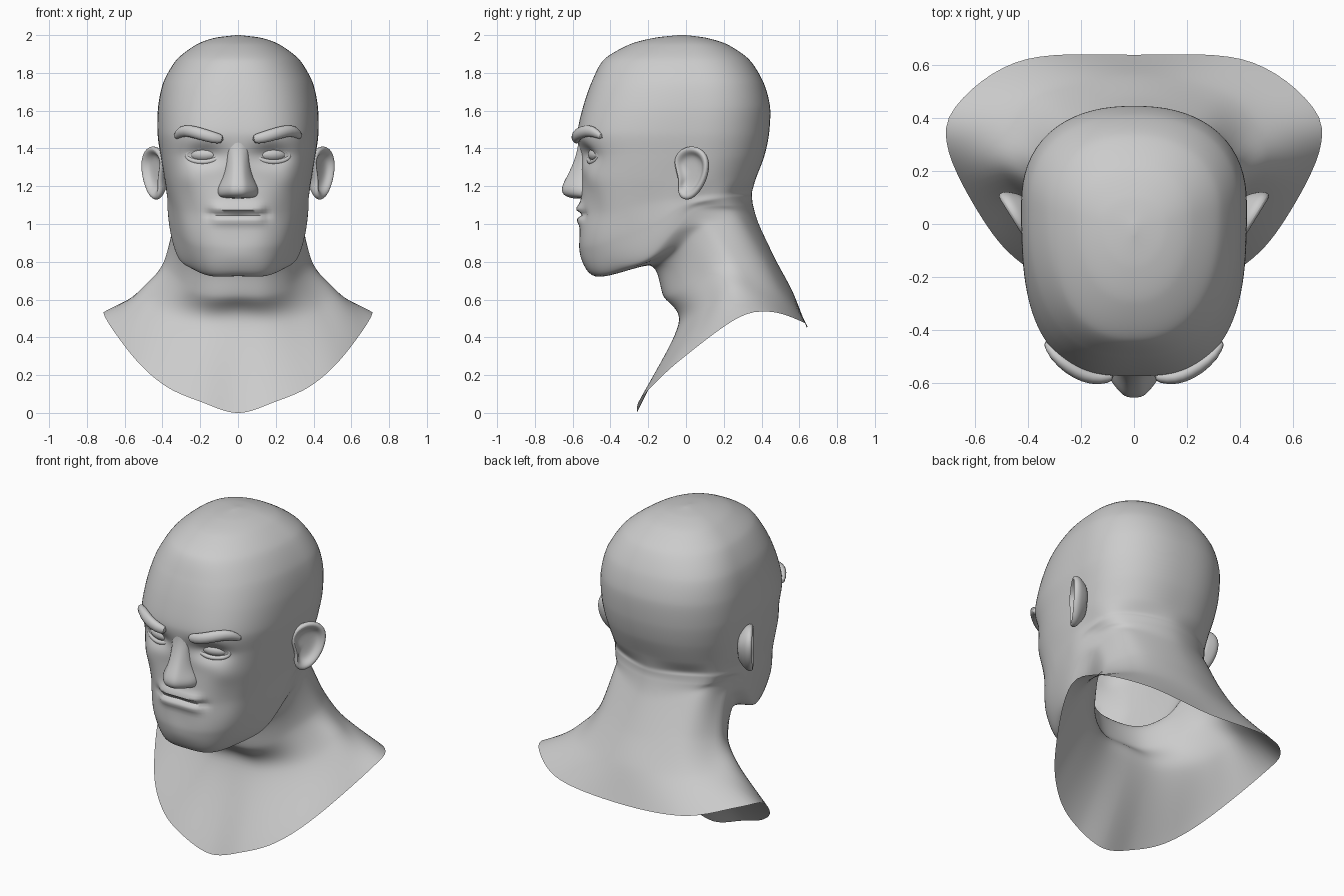
import bpy, bmesh, math
from mathutils import Vector as V

if "Cube" in bpy.data.objects:
    bpy.data.objects.remove(bpy.data.objects["Cube"])

skin = bpy.data.materials.new("grey_clay")
skin.diffuse_color = (0.6, 0.6, 0.6, 1)
skin.use_nodes = True
skin.node_tree.nodes["Principled BSDF"].inputs["Base Color"].default_value = skin.diffuse_color


def finish(name, verts, faces, subsurf=0, mirror=False, angle=60):
    me = bpy.data.meshes.new(name)
    me.from_pydata([tuple(v) for v in verts], [], faces)
    bm = bmesh.new()
    bm.from_mesh(me)
    bmesh.ops.remove_doubles(bm, verts=bm.verts, dist=1e-5)
    bmesh.ops.recalc_face_normals(bm, faces=bm.faces)
    bm.to_mesh(me)
    bm.free()
    me.materials.append(skin)
    ob = bpy.data.objects.new(name, me)
    bpy.context.collection.objects.link(ob)
    if mirror:
        ob.modifiers.new("mirror", 'MIRROR').use_mirror_merge = False
    if subsurf:
        m = ob.modifiers.new("smooth", 'SUBSURF')
        m.levels = m.render_levels = subsurf
    bpy.ops.object.select_all(action='DESELECT')
    ob.select_set(True)
    bpy.context.view_layer.objects.active = ob
    bpy.ops.object.shade_smooth_by_angle(angle=math.radians(angle))
    return ob


def grid_faces(rows, cols, closed=False):
    return [(r * cols + c, r * cols + (c + 1) % cols,
             (r + 1) * cols + (c + 1) % cols, (r + 1) * cols + c)
            for r in range(rows - 1) for c in range(cols if closed else cols - 1)]


def spline(pts, i, t, k=0.42):
    """Cardinal spline on segment i; ends are extended in a straight line."""
    a, b = pts[i], pts[i + 1]
    p = pts[i - 1] if i else a * 2 - b
    q = pts[i + 2] if i + 2 < len(pts) else b * 2 - a
    m, n = (b - p) * k, (q - a) * k
    return (a * (2*t**3 - 3*t*t + 1) + m * (t**3 - 2*t*t + t)
            + b * (3*t*t - 2*t**3) + n * (t**3 - t*t))


HALF = 52


def resample(pts):
    """Spread points along a half ring, denser toward the face."""
    d = [0]
    for a, b in zip(pts, pts[1:]):
        d.append(d[-1] + (b - a).length)
    out, j = [], 0
    for i in range(HALF + 1):
        s = d[-1] * (i / HALF) ** 1.35
        while j < len(pts) - 2 and d[j + 1] < s:
            j += 1
        out.append(pts[j].lerp(pts[j + 1], min(1, (s - d[j]) / max(1e-9, d[j + 1] - d[j]))))
    return out


def skull_ring(z, front, back, w, nf, nb):
    mid = back - (back - front) * 0.37
    pts = []
    for i in range(241):
        a = math.pi * i / 240
        n = nf if i < 120 else nb
        x = w * abs(math.sin(a)) ** (2 / n)
        y = abs(math.cos(a)) ** (2 / n)
        pts.append(V((x, mid + (front - mid) * y if i < 120 else mid + (back - mid) * y, z)))
    return resample(pts)


def key_ring(keys):
    pts = [V(k) for k in keys]
    # mirrored neighbours keep the ring smooth across the centre line
    ext = [V((-pts[1].x, *pts[1].yz))] + pts + [V((-pts[-2].x, *pts[-2].yz))]
    fine = [spline(ext, i, t / 24, 0.5) for i in range(1, len(pts)) for t in range(24)]
    return resample(fine + [pts[-1]])


# skull rings: height, front, back, half width, front and back roundness
skull = [(2.0, -.04, 0, .01, 2, 2), (1.985, -.17, .11, .125, 2.1, 2.1),
         (1.95, -.30, .22, .22, 2.2, 2.2), (1.87, -.435, .335, .325, 2.3, 2.2),
         (1.75, -.50, .41, .395, 2.5, 2.3), (1.62, -.545, .445, .423, 2.7, 2.3),
         (1.48, -.575, .44, .426, 2.9, 2.3), (1.36, -.56, .415, .41, 3, 2.3),
         (1.24, -.55, .37, .39, 3, 2.3)]
# tilted rings: mouth, chin, jaw edge
face = [
    [(0, -.56, 1.06), (.13, -.55, 1.06), (.25, -.48, 1.07), (.32, -.36, 1.08),
     (.365, -.15, 1.12), (.37, .02, 1.15), (.31, .23, 1.17), (0, .35, 1.17)],
    [(0, -.555, .87), (.13, -.545, .87), (.225, -.48, .88), (.295, -.36, .92),
     (.355, -.16, 1.0), (.37, 0, 1.1), (.31, .23, 1.14), (0, .35, 1.14)],
    [(0, -.485, .725), (.14, -.455, .725), (.235, -.35, .76), (.315, -.2, .82),
     (.36, -.06, .97), (.355, .05, 1.08), (.29, .25, 1.10), (0, .355, 1.1)]]
# throat, neck, shoulders, hem
neck = [
    [(0, -.19, .78), (.12, -.17, .78), (.21, -.12, .80), (.29, -.04, .86),
     (.335, .05, .95), (.34, .14, 1.0), (.27, .29, 1.03), (0, .385, 1.0)],
    [(0, -.12, .62), (.14, -.1, .62), (.25, -.03, .65), (.33, .07, .72),
     (.385, .17, .78), (.385, .27, .80), (.27, .41, .82), (0, .475, .81)],
    [(0, -.04, .47), (.17, -.03, .47), (.32, .03, .5), (.43, .11, .56),
     (.50, .22, .655), (.48, .35, .66), (.33, .5, .65), (0, .565, .64)],
    [(0, -.26, 0), (.2, -.25, .06), (.38, -.18, .14), (.54, -.03, .28),
     (.70, .27, .50), (.67, .45, .535), (.42, .62, .48), (0, .64, .45)]]
rings = [skull_ring(*s) for s in skull] + [key_ring(k) for k in face + neck]


def bump(x, z, cx, cz, sx, sz):
    return math.exp(-((x - cx) / sx) ** 2 - ((z - cz) / sz) ** 2)


def sculpt(v):
    """Push the face in and out: sockets, lips, cheeks, chin."""
    x, z = abs(v.x), v.z
    if v.y > -.3 or z < .74:
        return v
    d = .05 * bump(x, z, .18, 1.365, .10, .055)            # eye socket
    d -= .012 * bump(x, z, .27, 1.24, .07, .06)            # cheekbone
    d += .014 * bump(x, z, .26, 1.07, .07, .09)            # hollow cheek
    lip = 1 / (1 + math.exp((x - .135) / .012))
    d -= lip * .022 * math.exp(-((z - 1.08) / .028) ** 2)  # upper lip
    d -= lip * .016 * math.exp(-((z - 1.02) / .025) ** 2)  # lower lip
    d += lip * .03 * math.exp(-((z - 1.052) / .009) ** 2)  # mouth line
    d += .012 * bump(x, z, .155, 1.05, .02, .03)           # mouth corner
    d -= .012 * bump(x, z, 0, .84, .12, .07)               # chin
    return V((v.x, v.y + d, z))


# head and neck as one open shell
STEPS = 12
rows = []
cols = list(zip(*rings))
for i in range(len(rings) - 1):
    for s in range(STEPS + (i == len(rings) - 2)):
        half = [sculpt(spline(c, i, s / STEPS)) for c in cols]
        rows.append(half + [V((-p.x, p.y, p.z)) for p in half[-2:0:-1]])
n = len(rows[0])
faces = grid_faces(len(rows), n, True) + [tuple(range(n))]
finish("head_and_neck", [v for r in rows for v in r], faces)

# nose: height, ridge depth, ridge half width, base half width
nose = [(1.48, -.57, .04, .07), (1.40, -.57, .034, .055), (1.30, -.605, .034, .068),
        (1.235, -.64, .04, .09), (1.19, -.662, .046, .118), (1.15, -.652, .042, .115),
        (1.135, -.60, .03, .09)]
verts = []
for z, y, a, b in nose:
    side = [(b * .9, -.50), (b, -.55 + .02 * (b > .1) - .03 * (b > .1)), (a * 1.1, y + .012), (a * .5, y)]
    verts += [V((x, py, z)) for x, py in side] + [V((-x, py, z)) for x, py in side[::-1]]
last = (len(nose) - 1) * 8
finish("nose", verts, grid_faces(len(nose), 8) + [
    (last + i, last + i + 1, last + 6 - i, last + 7 - i) for i in range(3)], 2)


def tube(name, path, radii, sides=10, closed=False):
    """Round tube along a path; radii gives (height, depth) at each point."""
    verts, m = [], len(path)
    for i, p in enumerate(path):
        a = path[(i - 1) % m] if closed or i else p
        b = path[(i + 1) % m] if closed or i < m - 1 else p
        t = (b - a).normalized()
        out = (V((0, -1, 0)) - t * -t.y).normalized()
        up = t.cross(out)
        for k in range(sides):
            g = 2 * math.pi * k / sides
            verts.append(p + up * math.sin(g) * radii[i][0] + out * math.cos(g) * radii[i][1])
    faces = grid_faces(m, sides, True)
    if closed:
        o = (m - 1) * sides
        faces += [(o + k, o + (k + 1) % sides, (k + 1) % sides, k) for k in range(sides)]
    else:
        faces += [tuple(range(sides)), tuple(range((m - 1) * sides, m * sides))]
    return finish(name, verts, faces, 1, True)


# eyebrows
brow = [V(p) for p in [(.075, -.575, 1.447), (.13, -.585, 1.457), (.19, -.575, 1.475),
                       (.25, -.54, 1.492), (.30, -.495, 1.495), (.335, -.44, 1.455)]]
tube("eyebrows", brow, [(.026, .02), (.032, .027), (.034, .028), (.034, .028), (.034, .026), (.016, .014)])


def eye_rim(a, rx, rz):
    x = rx * math.cos(a)
    return V((.18 + x, -.505 + .28 * x + 2.2 * x * x, 1.368 + rz * math.sin(a) - .05 * x))


# eyelids and eyes
lid = [eye_rim(2 * math.pi * i / 24, .09, .04) for i in range(24)]
tube("eyelids", lid, [(.014, .014)] * 24, 8, True)
verts = []
for r in range(9):
    p = math.pi * r / 8
    for k in range(24):
        a = 2 * math.pi * k / 24
        verts.append(V((.18 + .088 * math.sin(p) * math.cos(a),
                        -.465 - .052 * math.cos(p) + .2 * .088 * math.sin(p) * math.cos(a),
                        1.368 + .042 * math.sin(p) * math.sin(a))))
finish("eyes", verts, grid_faces(9, 24, True), 1, True)

# ears: outline (y, z) repeated as scaled layers from the skull out to the inner bowl
outline = [(-.065, 1.34), (-.035, 1.39), (.02, 1.415), (.08, 1.40), (.118, 1.345), (.112, 1.26),
           (.078, 1.185), (.035, 1.135), (-.015, 1.125), (-.045, 1.165), (-.035, 1.22), (-.05, 1.28)]
layers = [(.5, -.075), (.75, -.05), (1.0, -.022), (1.03, .004), (.9, .014), (.76, .004),
          (.62, -.018), (.3, -.024)]
cy, cz = .02, 1.28
slope = V((.85, -.53, 0))
verts = []
for s, off in layers:
    for y, z in outline:
        py, pz = cy + (y - cy) * s, cz + (z - cz) * s
        verts.append(V((.405 + (py + .05) * .62, py, pz)) + slope * off)
m = len(outline)
finish("ears", verts, grid_faces(len(layers), m, True)
       + [tuple(range(m)), tuple(range((len(layers) - 1) * m, len(layers) * m))], 2, True)
